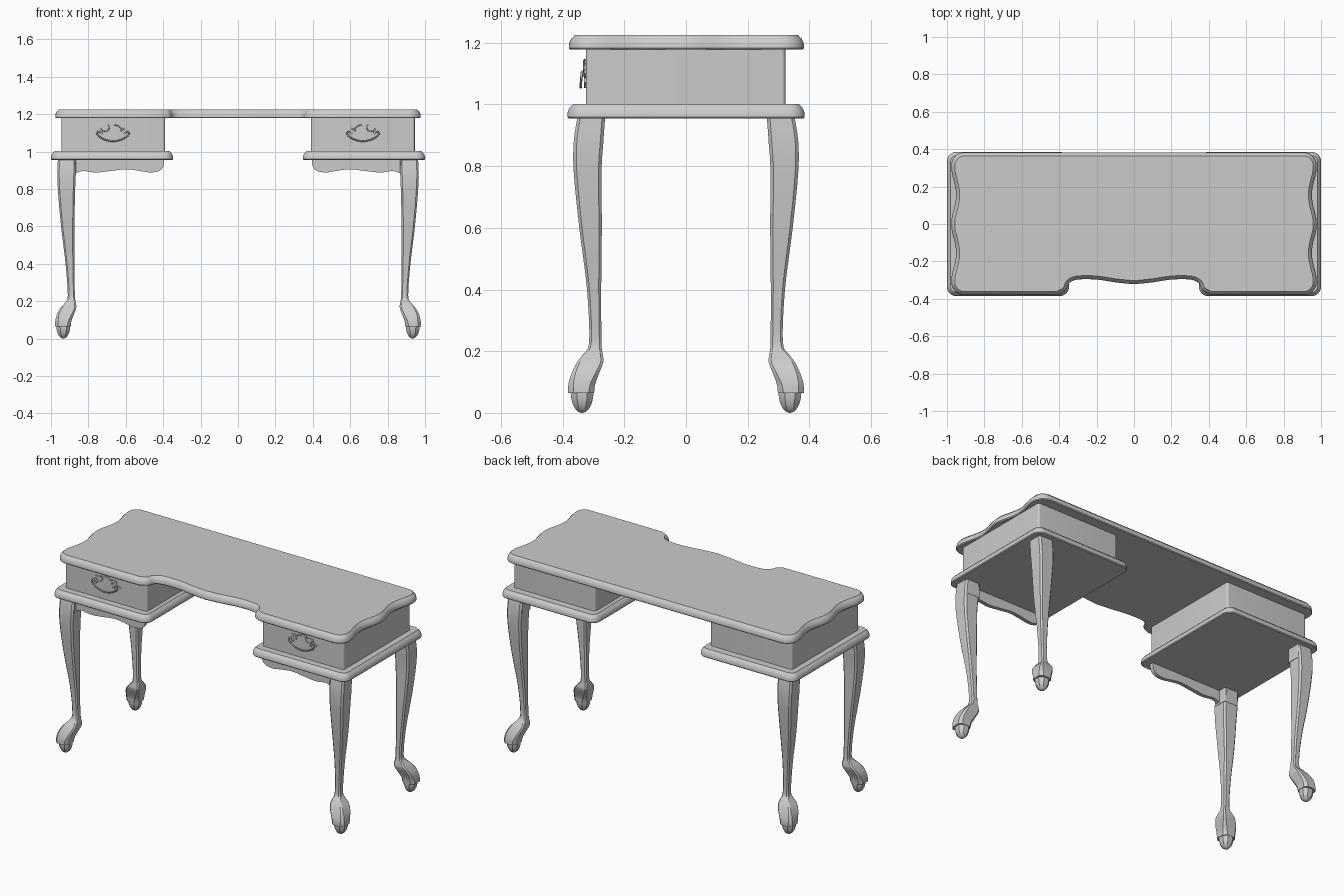
import bpy
import bmesh
from math import cos, sin, pi, radians
from mathutils import Vector

cube = bpy.data.objects.get("Cube")
if cube:
    bpy.data.objects.remove(cube, do_unlink=True)

GREY = (0.6, 0.6, 0.6, 1.0)
paint = bpy.data.materials.new("plain_grey")
paint.use_nodes = True
paint.diffuse_color = GREY
paint.node_tree.nodes["Principled BSDF"].inputs["Base Color"].default_value = GREY


def finish(obj, mirror=None, angle=32):
    """Colour, smooth-shade and optionally mirror a part."""
    obj.data.materials.append(paint)
    bpy.ops.object.select_all(action='DESELECT')
    obj.select_set(True)
    bpy.context.view_layer.objects.active = obj
    if obj.type == 'MESH':
        bpy.ops.object.shade_smooth_by_angle(angle=radians(angle))
    if mirror:
        mod = obj.modifiers.new("mirror", 'MIRROR')
        mod.use_axis = mirror
        mod.use_clip = False
        mod.use_mirror_merge = False
    return obj


def loft(name, rings, mirror=None, angle=32):
    """Skin a stack of equal-length rings and cap both ends."""
    bm = bmesh.new()
    loops = [[bm.verts.new(p) for p in ring] for ring in rings]
    n = len(loops[0])
    for a, b in zip(loops, loops[1:]):
        for i in range(n):
            j = (i + 1) % n
            bm.faces.new((a[i], a[j], b[j], b[i]))
    bm.faces.new(loops[0][::-1])
    bm.faces.new(loops[-1])
    bmesh.ops.recalc_face_normals(bm, faces=bm.faces)
    mesh = bpy.data.meshes.new(name)
    bm.to_mesh(mesh)
    bm.free()
    obj = bpy.data.objects.new(name, mesh)
    bpy.context.collection.objects.link(obj)
    return finish(obj, mirror, angle)


def inset(outline, d):
    """Move a counter-clockwise outline inward by d."""
    result = []
    n = len(outline)
    for i, p in enumerate(outline):
        t = (Vector(outline[(i + 1) % n]) - Vector(outline[i - 1])).normalized()
        result.append((p[0] - t.y * d, p[1] + t.x * d))
    return result


def slab(name, outline, profile, mirror=None):
    rings = [[(x, y, z) for x, y in inset(outline, d)] for d, z in profile]
    return loft(name, rings, mirror)


def arc(cx, cy, r, start, steps=8):
    return [(cx + r * cos(start + pi / 2 * k / steps),
             cy + r * sin(start + pi / 2 * k / steps)) for k in range(steps + 1)]


def rounded_rect(x0, x1, y0, y1, r):
    return (arc(x1 - r, y0 + r, r, -pi / 2) + arc(x1 - r, y1 - r, r, 0)
            + arc(x0 + r, y1 - r, r, pi / 2) + arc(x0 + r, y0 + r, r, pi))


def spline(rows, sub=4):
    """Catmull-Rom resampling of rows of numbers."""
    rows = [Vector(r) for r in rows]
    out = []
    for i in range(len(rows) - 1):
        p0, p1, p2 = rows[max(i - 1, 0)], rows[i], rows[i + 1]
        p3 = rows[min(i + 2, len(rows) - 1)]
        for k in range(sub):
            t = k / sub
            out.append(p1 + (p2 - p0) * (t / 2)
                       + (p0 * 2 - p1 * 5 + p2 * 4 - p3) * (t * t / 2)
                       + (p1 * 3 - p0 - p2 * 3 + p3) * (t ** 3 / 2))
    return out + [rows[-1]]


def edge_profile(z, h):
    """Lip, rounded shoulder and small top bead."""
    return [(0.004, z), (0, z + 0.1 * h), (0, z + 0.3 * h), (0.003, z + 0.55 * h),
            (0.009, z + 0.78 * h), (0.016, z + 0.9 * h), (0.019, z + h)]


# Table top: wavy ends, straight back, recessed kneehole front
def wave(y):
    return 0.964 + 0.013 * cos(2 * pi * y / 0.31)


half_front = spline([(0, -0.322), (0.1, -0.312), (0.2, -0.297), (0.3, -0.297),
                     (0.345, -0.315), (0.365, -0.355), (0.41, -0.379)])
half_front = [tuple(v) for v in half_front] + [(0.6, -0.38)]
right_end = [(wave(y), y) for y in [-0.31 + 0.62 * k / 40 for k in range(41)]]
half = (half_front + arc(0.907, -0.31, 0.07, -pi / 2)[:-1] + right_end
        + arc(0.907, 0.313, 0.07, 0)[1:])
top_outline = half + [(-x, y) for x, y in reversed(half) if x > 0.001]
slab("table_top", top_outline, edge_profile(1.178, 0.047))

# Drawer cases and the moulded trays beneath them
slab("drawer_case", rounded_rect(0.39, 0.945, -0.325, 0.322, 0.012),
     [(0, 0.99), (0, 1.185)], (True, False, False))
slab("case_base", rounded_rect(0.347, 1.0, -0.385, 0.385, 0.05),
     edge_profile(0.955, 0.047), (True, False, False))

# Cabriole legs: height, outer x, inner x, outer y, inner y, corner cut
stations = spline([
    (0.96, 0.963, 0.868, 0.352, 0.262, 0.010), (0.88, 0.966, 0.868, 0.364, 0.268, 0.010),
    (0.78, 0.962, 0.871, 0.364, 0.274, 0.010), (0.6, 0.946, 0.875, 0.346, 0.273, 0.009),
    (0.4, 0.922, 0.875, 0.321, 0.275, 0.008), (0.23, 0.910, 0.872, 0.314, 0.274, 0.007),
    (0.19, 0.927, 0.866, 0.334, 0.270, 0.008), (0.165, 0.948, 0.865, 0.353, 0.268, 0.009),
    (0.13, 0.968, 0.877, 0.370, 0.281, 0.012), (0.095, 0.977, 0.890, 0.381, 0.294, 0.016),
    (0.065, 0.979, 0.894, 0.383, 0.298, 0.018)])


def leg_ring(z, xo, xi, yo, yi, c):
    return [(xo - c, yo, z), (xo, yo - c, z), (xo, yi + c, z), (xo - c, yi, z),
            (xi + c, yi, z), (xi, yi + c, z), (xi, yo - c, z), (xi + c, yo, z)]


loft("leg", [leg_ring(*s) for s in stations], (True, True, False), 28)

# Toe tips under each foot
toe = []
for k in range(11):
    a = pi / 2 * min(k / 10, 0.97)
    r = 0.037 * cos(a)
    toe.append(leg_ring(0.068 - 0.068 * sin(a), 0.934 + r, 0.934 - r,
                        0.337 + r, 0.337 - r, 0.55 * r))
loft("toe", toe, (True, True, False))

# Square knee blocks just under the case bases
slab("knee_block", rounded_rect(0.866, 0.955, 0.267, 0.35, 0.005),
     [(0, 0.872), (0, 0.96)], (True, True, False))

# Scalloped front aprons
scallop = spline([(0.395, 0.96), (0.398, 0.925), (0.42, 0.897), (0.47, 0.888),
                  (0.53, 0.897), (0.6, 0.905), (0.68, 0.896), (0.76, 0.888),
                  (0.83, 0.896), (0.88, 0.885), (0.88, 0.96)])
loft("apron", [[(x, y, z) for x, z in scallop] for y in (-0.335, -0.312)],
     (True, False, False))

# Ornate backplates on the drawer fronts
plate = []
for k in range(64):
    a = 2 * pi * k / 64
    s = 1 + 0.12 * cos(8 * a)
    plate.append((0.668 + 0.088 * s * cos(a), 1.1 + 0.042 * s * sin(a)))
loft("handle_plate", [[(x, y, z) for x, z in plate] for y in (-0.324, -0.330)],
     (True, False, False))


def rod(name, points, radius):
    """Smooth round wire along a path, mirrored across the desk."""
    curve = bpy.data.curves.new(name, 'CURVE')
    curve.dimensions = '3D'
    curve.bevel_depth = radius
    curve.bevel_resolution = 2
    curve.use_fill_caps = True
    line = curve.splines.new('POLY')
    line.points.add(len(points) - 1)
    for p, co in zip(line.points, points):
        p.co = (*co, 1)
    obj = bpy.data.objects.new(name, curve)
    bpy.context.collection.objects.link(obj)
    return finish(obj, (True, False, False))


# Drop handles with their mounting posts
bail = spline([(-0.06, -0.335, 1.098), (-0.08, -0.337, 1.106), (-0.084, -0.339, 1.09),
               (-0.05, -0.341, 1.066), (0, -0.341, 1.055), (0.05, -0.341, 1.066),
               (0.084, -0.339, 1.09), (0.08, -0.337, 1.106), (0.06, -0.335, 1.098)])
rod("drop_handle", [(0.668 + v.x, v.y, v.z) for v in bail], 0.004)
for side in (-1, 1):
    x = 0.668 + side * 0.062
    rod("handle_post", [(x, -0.322, 1.098), (x, -0.342, 1.098)], 0.007)
    scroll = [(x - side * 0.006 * k + 0.012 * sin(k), -0.331, 1.11 + 0.012 * cos(k * 0.9) + 0.003 * k)
              for k in range(9)]
    rod("handle_scroll", scroll, 0.003)
